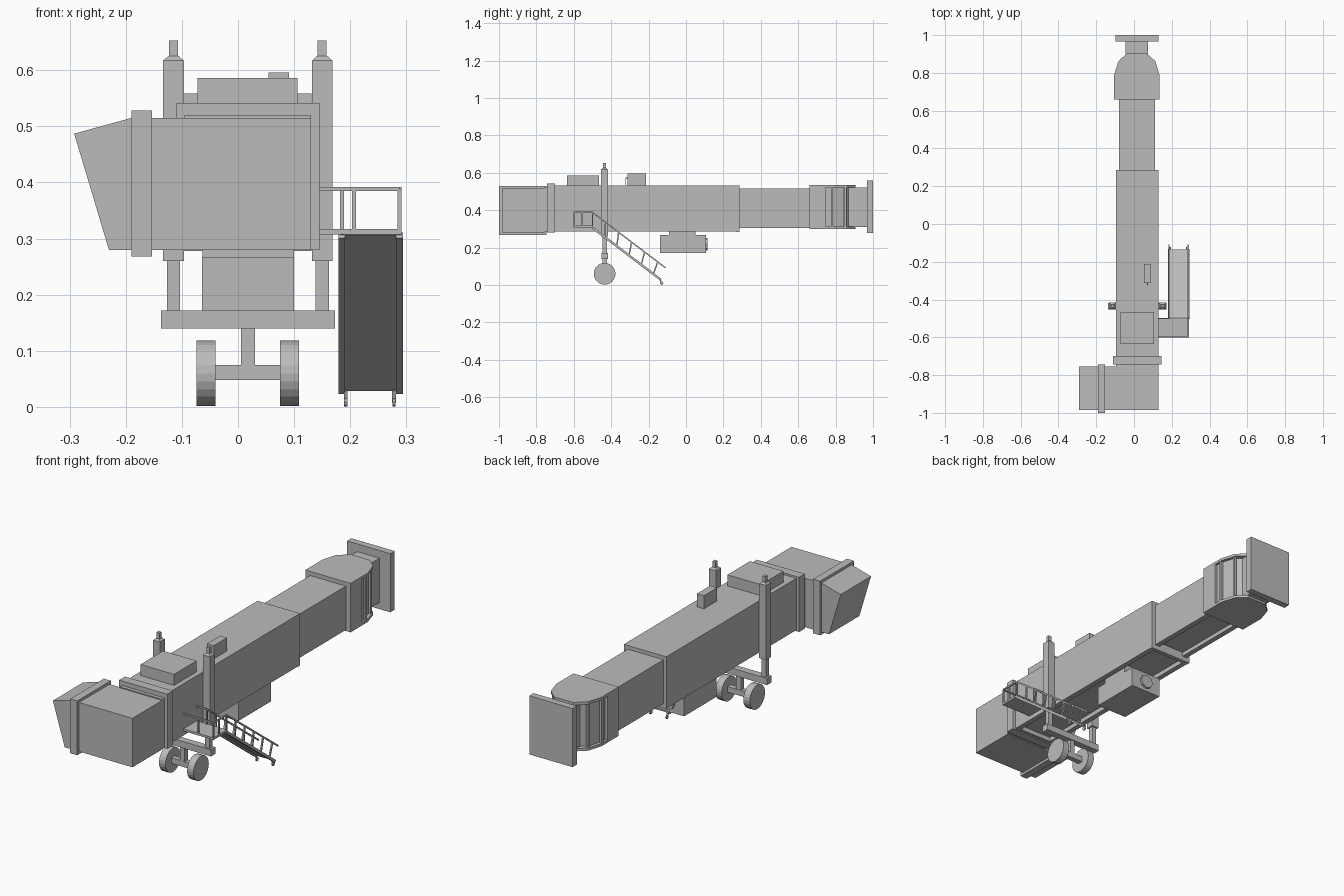
import bpy
import bmesh
import math
from mathutils import Vector, Matrix

if "Cube" in bpy.data.objects:
    bpy.data.objects.remove(bpy.data.objects["Cube"], do_unlink=True)

GREY = (0.5, 0.5, 0.5, 1)
grey = bpy.data.materials.new("plain grey")
grey.use_nodes = True
grey.diffuse_color = GREY
for node in grey.node_tree.nodes:
    if node.type == "BSDF_PRINCIPLED":
        node.inputs["Base Color"].default_value = GREY


def finish(name, bm):
    bmesh.ops.recalc_face_normals(bm, faces=bm.faces)
    mesh = bpy.data.meshes.new(name)
    bm.to_mesh(mesh)
    bm.free()
    mesh.materials.append(grey)
    obj = bpy.data.objects.new(name, mesh)
    bpy.context.scene.collection.objects.link(obj)
    return obj


def box(name, x, y, z):
    """Block spanning the given (low, high) ranges."""
    bm = bmesh.new()
    spans = (x, y, z)
    size = Matrix.Diagonal([high - low for low, high in spans] + [1])
    middle = Matrix.Translation([(low + high) / 2 for low, high in spans])
    bmesh.ops.create_cube(bm, size=1, matrix=middle @ size)
    return finish(name, bm)


def prism(name, points, offset):
    """Closed outline swept along an offset."""
    bm = bmesh.new()
    face = bm.faces.new([bm.verts.new(p) for p in points])
    swept = bmesh.ops.extrude_face_region(bm, geom=[face])["geom"]
    moved = [v for v in swept if isinstance(v, bmesh.types.BMVert)]
    bmesh.ops.translate(bm, verts=moved, vec=Vector(offset))
    return finish(name, bm)


def bar(name, start, end, width=0.007):
    """Square bar between two points."""
    start, end = Vector(start), Vector(end)
    along = end - start
    bm = bmesh.new()
    turn = along.to_track_quat("Z", "Y").to_matrix().to_4x4()
    size = Matrix.Diagonal((width, width, along.length, 1))
    middle = Matrix.Translation((start + end) / 2)
    bmesh.ops.create_cube(bm, size=1, matrix=middle @ turn @ size)
    return finish(name, bm)


def cylinder(name, centre, radius, depth, axis, sides):
    bm = bmesh.new()
    turn = Matrix.Rotation(math.pi / 2, 4, axis)
    bmesh.ops.create_cone(bm, cap_ends=True, segments=sides, radius1=radius,
                          radius2=radius, depth=depth,
                          matrix=Matrix.Translation(centre) @ turn)
    return finish(name, bm)


# Cabin with its side hood
cabin_y = (-0.985, -0.755)
box("cabin", (-0.155, 0.13), cabin_y, (0.28, 0.515))
box("cabin_frame", (-0.19, -0.153), (-1, -0.745), (0.268, 0.528))
hood = [(-0.19, 0.28), (-0.23, 0.28), (-0.292, 0.487), (-0.19, 0.515)]
prism("cabin_hood", [(x, cabin_y[0], z) for x, z in hood],
      (0, cabin_y[1] - cabin_y[0], 0))
box("cabin_neck", (-0.095, 0.13), (-0.76, -0.69), (0.285, 0.52))
box("cabin_collar", (-0.11, 0.145), (-0.743, -0.7), (0.28, 0.542))


# Telescoping tunnels with bottom rails
def tunnel(name, x, y, z, rail_drop):
    box(name, x, y, z)
    low = (z[0] - rail_drop, z[0])
    wide = 0.025
    box(name + "_right_rail", (x[0], x[0] + wide), y, low)
    box(name + "_left_rail", (x[1] - wide, x[1]), y, low)


tunnel("outer_tunnel", (-0.095, 0.13), (-0.7, 0.285), (0.307, 0.533), 0.022)
tunnel("inner_tunnel", (-0.08, 0.11), (0.28, 0.665), (0.325, 0.515), 0.02)
box("tunnel_end_bar", (-0.095, 0.13), (0.265, 0.285), (0.283, 0.307))

# Rotunda with recessed rounded walls
MID = 0.015
half = [(0.12, 0.66), (0.12, 0.79), (0.098, 0.862), (0.05, 0.905)]
outline = half + [(-x, y) for x, y in reversed(half)]


def rotunda_layer(name, points, scale, low, high):
    ring = [(MID + x * scale, 0.66 + (y - 0.66) * scale, low) for x, y in points]
    return prism(name, ring, (0, 0, high - low))


rotunda_layer("rotunda_floor", outline, 1, 0.3, 0.313)
rotunda_layer("rotunda_roof", outline, 1, 0.522, 0.535)
rotunda_layer("rotunda_core", outline, 0.9, 0.313, 0.522)
box("rotunda_body", (MID - 0.12, MID + 0.12), (0.66, 0.745), (0.3, 0.535))
for side, label in ((1, "left"), (-1, "right")):
    for count, (x, y) in enumerate(half[1:]):
        px, py = MID + side * (x - 0.008), y - 0.01
        bar(f"rotunda_{label}_post_{count}", (px, py, 0.31), (px, py, 0.525), 0.012)

# Building end
box("terminal_neck", (-0.045, 0.073), (0.84, 0.975), (0.31, 0.522))
box("terminal_plate", (-0.098, 0.131), (0.967, 1), (0.278, 0.559))

# Roof equipment
box("roof_unit", (-0.072, 0.106), (-0.636, -0.465), (0.53, 0.586))
box("roof_box", (0.054, 0.091), (-0.313, -0.213), (0.53, 0.596))
bar("roof_box_handle", (0.072, -0.322, 0.535), (0.072, -0.322, 0.572), 0.005)
bar("roof_box_handle_top", (0.072, -0.324, 0.572), (0.072, -0.31, 0.572), 0.005)

# Equipment box hung below the tunnel
box("under_mount", (-0.063, 0.1), (-0.09, 0.052), (0.262, 0.31))
box("under_box", (-0.064, 0.1), (-0.14, 0.106), (0.171, 0.267))
cylinder("under_box_cap", (0.018, 0.108, 0.218), 0.034, 0.016, "X", 8)

# Lifting columns, cross beam and wheels
AXLE_Y = -0.435
for x, label in ((0.15, "left"), (-0.115, "right")):
    def post(name, radius, low, high):
        box(f"{label}_{name}", (x - radius, x + radius),
            (AXLE_Y - radius, AXLE_Y + radius), (low, high))
    post("column", 0.0185, 0.26, 0.617)
    post("lower_column", 0.0118, 0.165, 0.27)
    post("column_tip", 0.008, 0.617, 0.653)
    bm = bmesh.new()
    bmesh.ops.create_cone(bm, cap_ends=True, segments=4, radius1=0.026,
                          radius2=0.014, depth=0.008,
                          matrix=Matrix.Translation((x, AXLE_Y, 0.621))
                          @ Matrix.Rotation(math.pi / 4, 4, "Z"))
    finish(label + "_column_cap", bm)
box("cross_beam", (-0.137, 0.173), (AXLE_Y - 0.017, AXLE_Y + 0.017), (0.14, 0.172))
box("axle_stem", (0.005, 0.03), (AXLE_Y - 0.012, AXLE_Y + 0.012), (0.06, 0.145))
box("axle", (-0.045, 0.08), (AXLE_Y - 0.013, AXLE_Y + 0.013), (0.048, 0.075))
for x, label in ((0.092, "left"), (-0.057, "right")):
    cylinder(label + "_wheel", (x, AXLE_Y, 0.06), 0.058, 0.034, "Y", 24)

# Service platform and stairs
IN, OUT = 0.185, 0.288
FRONT, BACK = -0.597, -0.5
FLOOR, RAIL = 0.307, 0.388
box("platform", (0.125, 0.291), (-0.6, -0.497), (FLOOR, 0.317))
bar("platform_front_rail", (0.13, FRONT, RAIL), (OUT, FRONT, RAIL))
bar("platform_side_rail", (OUT, FRONT, RAIL), (OUT, BACK, RAIL))
bar("platform_back_rail", (0.13, BACK, RAIL), (IN, BACK, RAIL))
for count, (x, y) in enumerate([(0.207, FRONT), (OUT, FRONT), (OUT, -0.555)]):
    bar(f"platform_post_{count}", (x, y, FLOOR), (x, y, RAIL))

top, foot = Vector((0, BACK, 0.306)), Vector((0, -0.135, 0.028))
rail_top, rail_foot = Vector((0, BACK, RAIL)), Vector((0, -0.11, 0.092))
thick = Vector((0, 0, 0.008))
prism("stair_flight", [Vector((IN, 0, 0)) + p for p in
                       (top, foot, foot + thick, top + thick)], (OUT - IN, 0, 0))
for x, label in ((IN, "inner"), (OUT, "outer")):
    side = Vector((x, 0, 0))
    bar(label + "_stringer", side + top, side + foot, 0.012)
    bar(label + "_handrail", side + rail_top, side + rail_foot)
    for step in range(6):
        t = step / 5.6
        bar(f"{label}_baluster_{step}", side + top.lerp(foot, t),
            side + rail_top.lerp(rail_foot, t))
    inset = 0.007 if x == IN else -0.01
    cylinder(label + "_stair_wheel", (x + inset, -0.13, 0.009), 0.009, 0.006, "Y", 10)
    bar(label + "_stair_leg", (x + inset, -0.138, 0.03), (x + inset, -0.13, 0.009))
